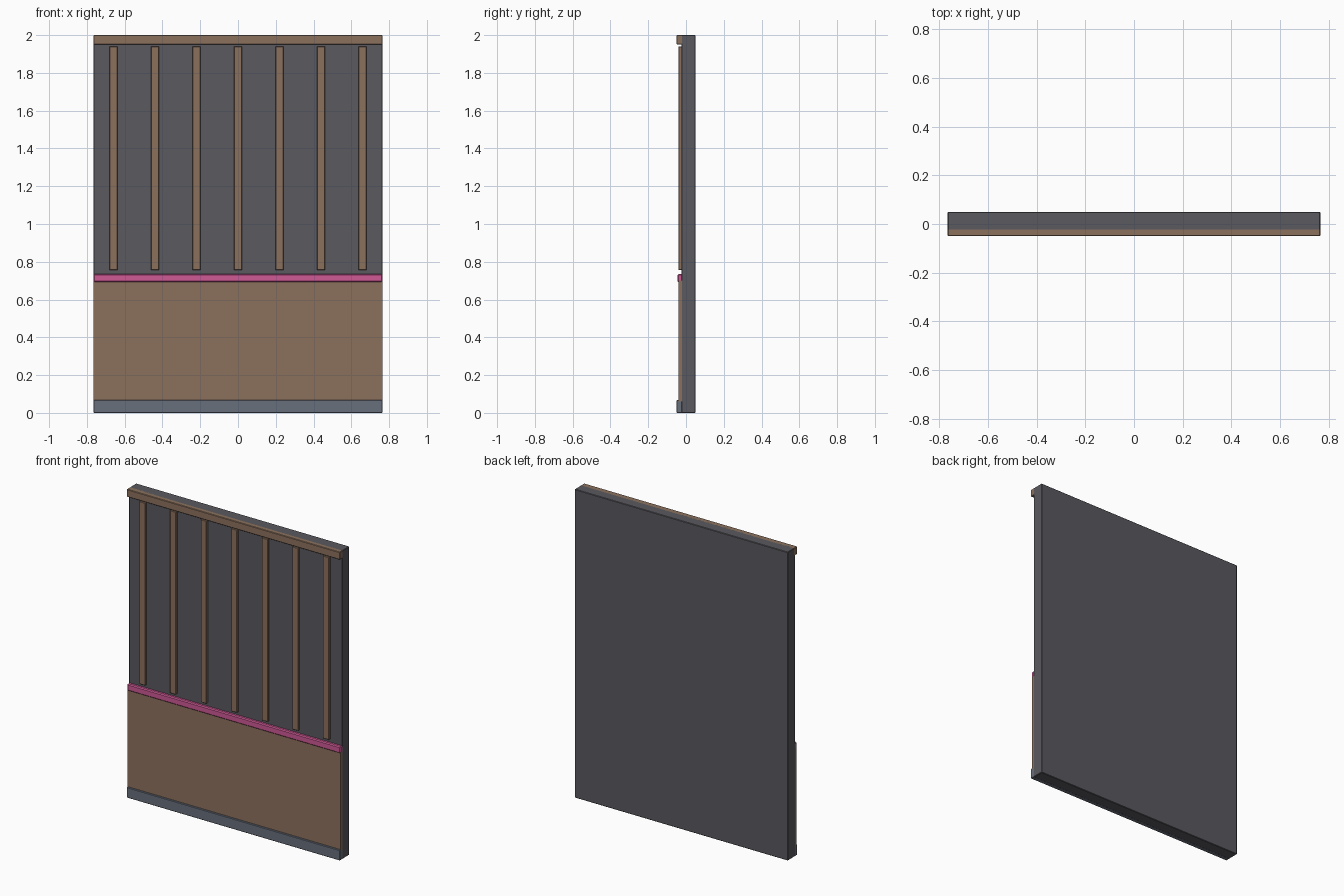
import bpy

if "Cube" in bpy.data.objects:
    bpy.data.objects.remove(bpy.data.objects["Cube"])

W = 0.765  # half width of the wall section


def material(name, rgb):
    m = bpy.data.materials.new(name)
    m.diffuse_color = (*rgb, 1)
    m.use_nodes = True
    m.node_tree.nodes["Principled BSDF"].inputs["Base Color"].default_value = m.diffuse_color
    return m


def box(name, x, y, z, mat, bevel=0.0):
    """Box from (min, max) ranges on each axis."""
    bpy.ops.mesh.primitive_cube_add(size=1, location=[sum(r) / 2 for r in (x, y, z)])
    ob = bpy.context.object
    ob.name = name
    ob.scale = [r[1] - r[0] for r in (x, y, z)]
    bpy.ops.object.transform_apply(location=False, rotation=False, scale=True)
    ob.data.materials.append(mat)
    if bevel:
        mod = ob.modifiers.new("edge_bevel", 'BEVEL')
        mod.width = bevel
        mod.segments = 1
    return ob


dark = material("dark_wall", (0.10, 0.10, 0.115))
wood = material("brown_wood", (0.26, 0.165, 0.11))
slate = material("slate_trim", (0.14, 0.16, 0.20))
pink = material("pink_trim", (0.62, 0.10, 0.30))

full = (-W, W)

# Backing wall
box("wall_panel", full, (-0.025, 0.05), (0, 2), dark, 0.003)

# Lower cladding, skirting, dado strip and top rail
box("lower_cladding", full, (-0.04, -0.022), (0.06, 0.70), wood)
box("skirting_board", full, (-0.05, -0.02), (0, 0.068), slate, 0.003)
box("dado_strip", full, (-0.045, -0.018), (0.692, 0.736), pink, 0.006)
box("top_rail", full, (-0.05, -0.012), (1.951, 2), wood, 0.003)

# Upper vertical battens
for i in range(7):
    cx = (i - 3) * 0.2195
    box(f"batten_{i + 1}", (cx - 0.021, cx + 0.021), (-0.04, -0.022), (0.756, 1.94), wood, 0.002)
